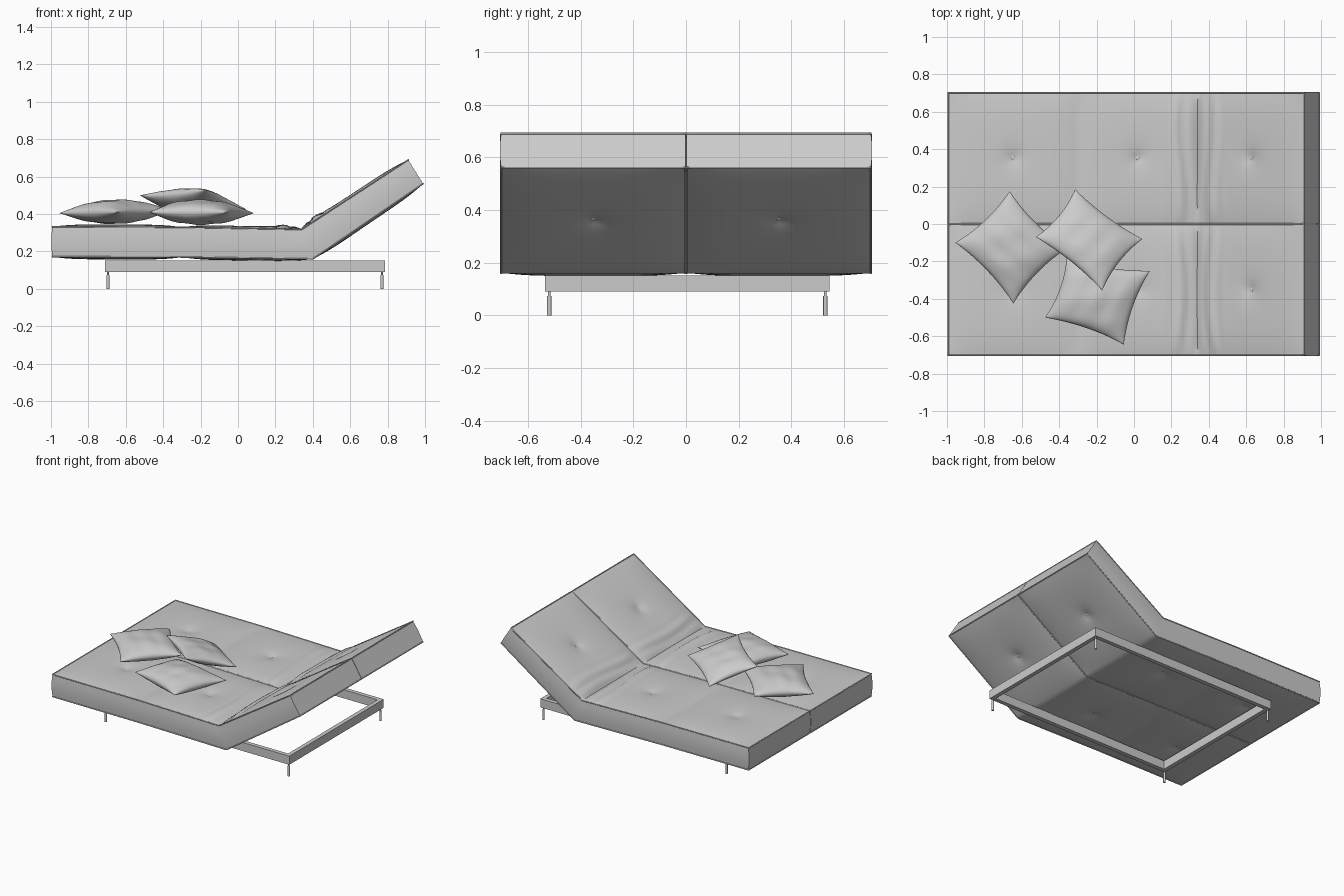
import bpy, bmesh, math
from mathutils import Vector

if "Cube" in bpy.data.objects:
    bpy.data.objects.remove(bpy.data.objects["Cube"])


def finish(name, bm, angle=40):
    bmesh.ops.recalc_face_normals(bm, faces=bm.faces)
    me = bpy.data.meshes.new(name)
    bm.to_mesh(me)
    bm.free()
    ob = bpy.data.objects.new(name, me)
    bpy.context.collection.objects.link(ob)
    bpy.ops.object.select_all(action='DESELECT')
    ob.select_set(True)
    bpy.context.view_layer.objects.active = ob
    bpy.ops.object.shade_smooth_by_angle(angle=math.radians(angle))
    return ob


def piping(name, pts, radius=0.004):
    cu = bpy.data.curves.new(name, 'CURVE')
    cu.dimensions = '3D'
    cu.bevel_depth = radius
    cu.bevel_resolution = 1
    sp = cu.splines.new('POLY')
    sp.points.add(len(pts) - 1)
    for p, co in zip(sp.points, pts):
        p.co = (*co, 1)
    sp.use_cyclic_u = True
    bpy.context.collection.objects.link(bpy.data.objects.new(name, cu))


# Mattress profile: three quilted panels, the last one raised as backrest
TOP = [(-.993, .332), (-.30, .330), (.34, .318), (.910, .690)]
BOT = [(-.993, .172), (-.30, .170), (.40, .160), (.990, .562)]
HALF_W, GAP = 0.702, 0.002
NP, NY = 32, 33


def surface_point(knots, panel, u, v, side, y_sign):
    """u, v in -1..1 across one panel; side is +1 for top, -1 for bottom"""
    a, b = Vector(knots[panel]), Vector(knots[panel + 1])
    p = a.lerp(b, (u + 1) / 2)
    d = (b - a).normalized()
    n = Vector((-d.y, d.x)) * side
    y = GAP + (HALF_W - GAP) * (v + 1) / 2
    r = math.hypot(u * (b - a).length / 2, v * HALF_W / 2)
    h = 0.014 * (1 - u ** 4) * (1 - v ** 4)
    h -= 0.022 * math.exp(-r / 0.045)
    if side > 0 and panel > 0:          # wrinkles beside the fold
        dist = (p - Vector(TOP[2])).length
        wave = math.sin(dist * 75 + 1.2 * math.sin(y * 7 + y_sign))
        h += (0.007 * wave + 0.008) * math.exp(-((dist - .08) / .07) ** 2) * (1 - v ** 6)
    p = p + n * h
    return Vector((p.x, y * y_sign, p.y))


def mattress_half(name, y_sign):
    bm = bmesh.new()
    grids = []
    stations = [(pn, -1 + 2 * i / NP) for pn in range(3) for i in range(NP)] + [(2, 1.0)]
    for knots, side in ((TOP, 1), (BOT, -1)):
        g = [[bm.verts.new(surface_point(knots, pn, u, -1 + 2 * j / (NY - 1), side, y_sign))
              for j in range(NY)] for pn, u in stations]
        for i in range(len(g) - 1):
            for j in range(NY - 1):
                bm.faces.new((g[i][j], g[i + 1][j], g[i + 1][j + 1], g[i][j + 1]))
        grids.append(g)

    def rim(g):
        return (g[0][:-1] + [r[-1] for r in g[:-1]]
                + g[-1][:0:-1] + [r[0] for r in g[:0:-1]])

    t, b = rim(grids[0]), rim(grids[1])
    rims = [[v.co.copy() for v in loop] for loop in (t, b)]
    # gently bulging side walls
    rows, steps = [t], 6
    for k in range(1, steps):
        f = k / steps
        row = []
        for i, (p, q) in enumerate(zip(t, b)):
            co = p.co.lerp(q.co, f)
            bulge = 0.005 * math.sin(math.pi * f)
            if abs(co.y) > HALF_W - .001:
                co.y += bulge * y_sign
            if i < NY:
                co.x -= bulge
            row.append(bm.verts.new(co))
        rows.append(row)
    rows.append(b)
    n = len(t)
    for r0, r1 in zip(rows, rows[1:]):
        for i in range(n):
            bm.faces.new((r0[i], r0[(i + 1) % n], r1[(i + 1) % n], r1[i]))
    finish(name, bm, 50)
    piping(name + "_top_piping", rims[0])
    piping(name + "_bottom_piping", rims[1])

    # tuft buttons, top and bottom of each panel
    for pn in range(3):
        for knots, side, label in ((TOP, 1, "top"), (BOT, -1, "bottom")):
            bm = bmesh.new()
            bmesh.ops.create_uvsphere(bm, u_segments=16, v_segments=8, radius=0.013)
            d = Vector(knots[pn + 1]) - Vector(knots[pn])
            ob = finish(f"{name}_{label}_button_{pn + 1}", bm, 60)
            ob.scale = (1, 1, 0.5)
            ob.rotation_euler.y = -math.atan2(d.y, d.x)
            ob.location = surface_point(knots, pn, 0, 0, side, y_sign)


mattress_half("mattress_back_half", 1)
mattress_half("mattress_front_half", -1)


# Cushions: pinched, puffed square pillows spanned by four corners
def cushion(name, corners, thick, phase):
    c = [Vector(p) for p in corners]
    normal = (c[2] - c[0]).cross(c[3] - c[1]).normalized()
    n = 36
    bm = bmesh.new()
    for side in (1, -1):
        g = []
        for i in range(n + 1):
            u = math.sin(math.pi * (i / n - .5))
            row = []
            for j in range(n + 1):
                v = math.sin(math.pi * (j / n - .5))
                a = u * (1 - .10 * (1 - v * v) * u * u) * .5 + .5
                b = v * (1 - .10 * (1 - u * u) * v * v) * .5 + .5
                p = c[0].lerp(c[1], a).lerp(c[3].lerp(c[2], a), b)
                e = max(0, (1 - u * u) * (1 - v * v))
                h = thick * e ** .5
                h += .005 * math.sin(7 * u + 4 * v + phase) * math.sin(3 * v - 4 * u + phase) * e
                row.append(bm.verts.new(p + normal * side * h))
            g.append(row)
        for i in range(n):
            for j in range(n):
                bm.faces.new((g[i][j], g[i + 1][j], g[i + 1][j + 1], g[i][j + 1]))
    bmesh.ops.remove_doubles(bm, verts=bm.verts, dist=1e-5)
    finish(name, bm, 80)


cushion("left_cushion", [(-.665, .175, .415), (-.955, -.10, .405),
                         (-.645, -.425, .41), (-.36, -.13, .42)], .064, 0)
cushion("front_cushion", [(-.36, -.18, .415), (.085, -.25, .405),
                          (-.055, -.645, .41), (-.475, -.50, .41)], .064, 1.5)
cushion("top_cushion", [(-.315, .185, .395), (.045, -.08, .425),
                        (-.17, -.355, .53), (-.525, -.07, .50)], .055, 3)

# Base frame: mitred rectangular ring
X0, X1, Y0, Y1, Z0, Z1, BAR = -.71, .785, -.535, .545, .09, .152, .03
bm = bmesh.new()
loops = []
for inset, z in ((0, Z0), (0, Z1), (BAR, Z1), (BAR, Z0)):
    loops.append([bm.verts.new(p) for p in (
        (X0 + inset, Y0 + inset, z), (X1 - inset, Y0 + inset, z),
        (X1 - inset, Y1 - inset, z), (X0 + inset, Y1 - inset, z))])
for k in range(4):
    p, q = loops[k], loops[(k + 1) % 4]
    for i in range(4):
        j = (i + 1) % 4
        bm.faces.new((p[i], p[j], q[j], q[i]))
finish("base_frame", bm, 30)

# Legs: thicker foot with a narrow neck
for lx, sx in ((X0 + .015, "left"), (X1 - .015, "right")):
    for ly, sy in ((Y0 + .016, "front"), (Y1 - .016, "back")):
        bm = bmesh.new()
        for r, z0, z1 in ((.008, 0, .074), (.005, .074, .095)):
            res = bmesh.ops.create_cone(bm, cap_ends=True, segments=16,
                                        radius1=r, radius2=r, depth=z1 - z0)
            bmesh.ops.translate(bm, verts=res["verts"], vec=(lx, ly, (z0 + z1) / 2))
        finish(f"{sy}_{sx}_leg", bm, 40)
